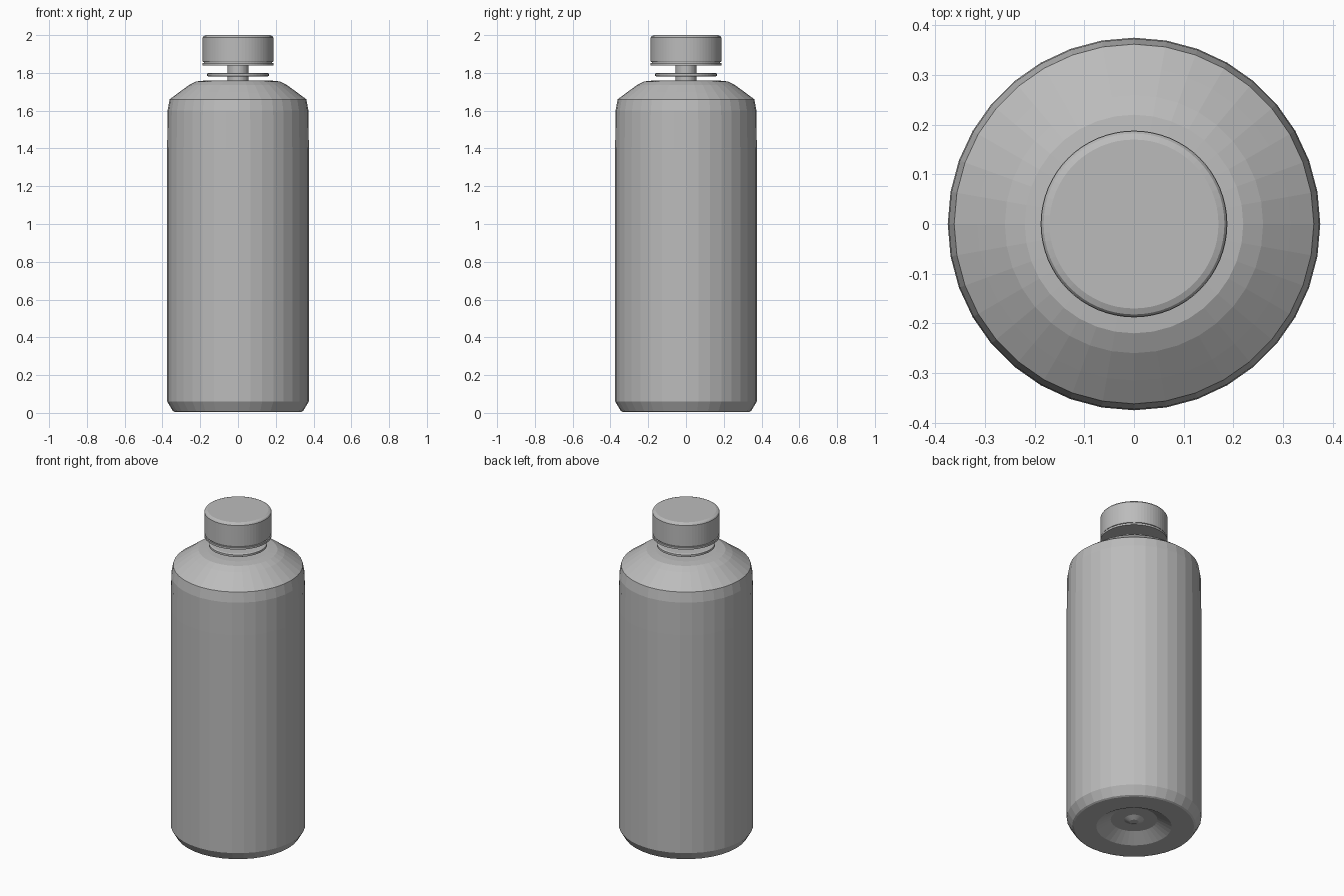
import bpy, bmesh
from math import cos, sin, tau

cube = bpy.data.objects.get("Cube")
if cube:
    bpy.data.objects.remove(cube)

# One grey plastic for the whole bottle
grey = bpy.data.materials.new("grey_plastic")
grey.use_nodes = True
colour = (0.5, 0.5, 0.5, 1)
grey.diffuse_color = colour
grey.node_tree.nodes["Principled BSDF"].inputs["Base Color"].default_value = colour


def lathe(name, profile, sides):
    """Spin a (radius, height) profile, listed upwards, and close both ends."""
    bm = bmesh.new()
    rings = [[bm.verts.new((r * cos(tau * i / sides), r * sin(tau * i / sides), z))
              for i in range(sides)] for r, z in profile]
    for low, high in zip(rings, rings[1:]):
        for i in range(sides):
            j = (i + 1) % sides
            bm.faces.new((low[i], low[j], high[j], high[i]))
    bm.faces.new(rings[0][::-1])
    bm.faces.new(rings[-1])
    mesh = bpy.data.meshes.new(name)
    bm.to_mesh(mesh)
    bm.free()
    mesh.materials.append(grey)
    obj = bpy.data.objects.new(name, mesh)
    bpy.context.collection.objects.link(obj)
    return obj


# Body: dimpled base, chamfered foot, straight wall and sloping shoulder
lathe("body", [
    (0.025, 0.035), (0.055, 0.05), (0.13, 0.05), (0.21, 0.005),
    (0.335, 0.005), (0.345, 0.01), (0.375, 0.06), (0.375, 1.4), (0.373, 1.6),
    (0.362, 1.66), (0.315, 1.695), (0.26, 1.735), (0.22, 1.755), (0.17, 1.76),
], 36)

# Thin neck carrying a flat collar
lathe("neck", [(0.055, 1.75), (0.055, 1.87)], 36)
lathe("neck_collar", [(0.155, 1.78), (0.163, 1.784), (0.163, 1.796), (0.155, 1.8)], 48)

# Seal ring and screw cap with a softened top edge
lathe("seal_ring", [(0.188, 1.84), (0.188, 1.852)], 64)
lathe("cap_gap", [(0.18, 1.85), (0.18, 1.86)], 64)
lathe("cap", [(0.185, 1.857), (0.187, 1.862), (0.187, 1.988), (0.182, 1.995),
              (0.17, 2.0)], 64)
